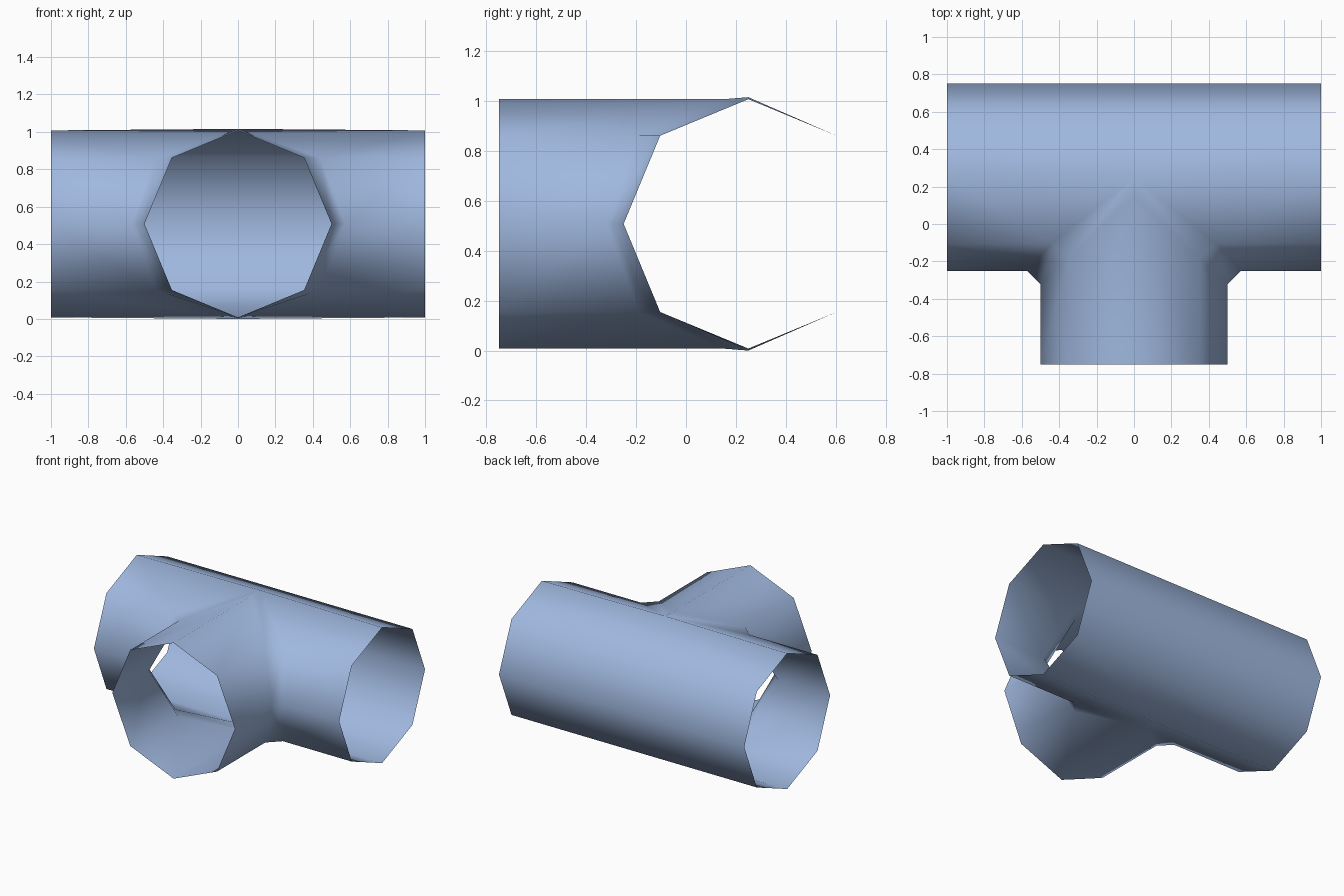
import bpy, bmesh
from math import sin, cos, pi
from mathutils import Vector

cube = bpy.data.objects.get("Cube")
if cube:
    bpy.data.objects.remove(cube, do_unlink=True)

R = 0.5           # pipe radius
AXIS_Y = 0.25     # main pipe axis
AXIS_Z = 0.508
BRANCH_Y = -0.75  # open end of the branch
BEVEL = [0.1, 0.085, 0.073, 0.085, 0.1]  # seam setback, crown to base
PEAK = 1.016      # seam crown rises slightly above the pipe

mat = bpy.data.materials.new("pale_blue")
mat.use_nodes = True
colour = (0.35, 0.48, 0.74, 1)
mat.diffuse_color = colour
mat.node_tree.nodes["Principled BSDF"].inputs["Base Color"].default_value = colour

bm = bmesh.new()


def half_octagon(j):
    """Sideways and vertical offset of corner j, from top to bottom."""
    return R * sin(j * pi / 4), R * cos(j * pi / 4)


def main_end(side, j, back=False):
    h, v = half_octagon(j)
    return Vector((side, AXIS_Y + (h if back else -h), AXIS_Z + v))


def main_seam(side, j):
    h, v = half_octagon(j)
    if j in (0, 4):
        return Vector((0, AXIS_Y, AXIS_Z + v * PEAK))
    return Vector((side * (h + BEVEL[j]), AXIS_Y - h, AXIS_Z + v))


def branch_seam(side, j):
    h, v = half_octagon(j)
    return Vector((side * h, AXIS_Y - h - BEVEL[j], AXIS_Z + v))


def branch_end(side, j):
    h, v = half_octagon(j)
    return Vector((side * h, BRANCH_Y, AXIS_Z + v))


def face(points, outward):
    f = bm.faces.new([bm.verts.new(p) for p in points])
    f.normal_update()
    if f.normal.dot(outward) < 0:
        f.normal_flip()
    f.smooth = True


for j in range(4):
    mid_h, mid_v = half_octagon(j + 0.5)
    # Front of the main pipe, chamfered seam and branch, on both sides
    for side in (1, -1):
        rows = [main_end, main_seam, branch_seam, branch_end]
        outs = [(0, -mid_h, mid_v), (side * mid_h, -mid_h, mid_v), (side * mid_h, 0, mid_v)]
        for a, b, out in zip(rows, rows[1:], outs):
            face([a(side, j), a(side, j + 1), b(side, j + 1), b(side, j)], Vector(out))
    # Back of the main pipe, joined to the seam crown at top and bottom
    loop = [main_end(-1, j, True), main_end(1, j, True),
            main_end(1, j + 1, True), main_end(-1, j + 1, True)]
    if j == 0:
        loop.insert(1, main_seam(1, 0))
    if j == 3:
        loop.insert(3, main_seam(1, 4))
    face(loop, Vector((0, mid_h, mid_v)))

bmesh.ops.remove_doubles(bm, verts=bm.verts[:], dist=0.0005)

mesh = bpy.data.meshes.new("pipe_tee")
bm.to_mesh(mesh)
bm.free()
mesh.materials.append(mat)
pipe = bpy.data.objects.new("pipe_tee", mesh)
bpy.context.collection.objects.link(pipe)
